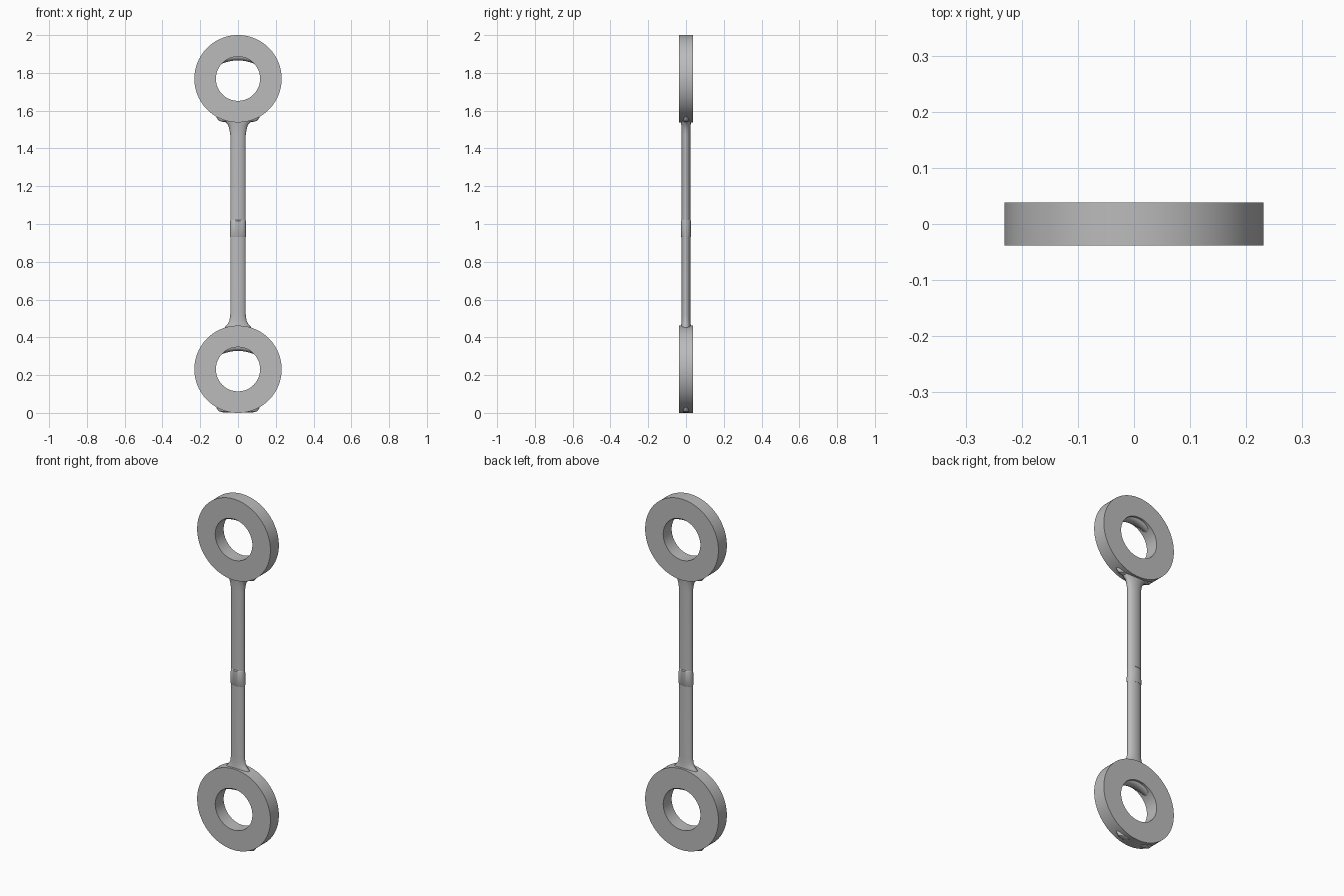
import bpy, bmesh, math

cube = bpy.data.objects.get("Cube")
if cube:
    bpy.data.objects.remove(cube, do_unlink=True)

grey = bpy.data.materials.new("plain grey")
grey.use_nodes = True
grey.diffuse_color = (0.5, 0.5, 0.5, 1)
grey.node_tree.nodes["Principled BSDF"].inputs["Base Color"].default_value = grey.diffuse_color

OUTER, INNER, HALF = 0.231, 0.117, 0.038
CENTRES = {"upper": 1.769, "lower": 0.231}


def finish(name, bm):
    bmesh.ops.recalc_face_normals(bm, faces=bm.faces)
    mesh = bpy.data.meshes.new(name)
    bm.to_mesh(mesh)
    bm.free()
    obj = bpy.data.objects.new(name, mesh)
    bpy.context.collection.objects.link(obj)
    mesh.materials.append(grey)
    bpy.ops.object.select_all(action='DESELECT')
    obj.select_set(True)
    bpy.context.view_layer.objects.active = obj
    bpy.ops.object.shade_smooth_by_angle(angle=math.radians(35))
    return obj


def bridge(bm, a, b):
    for i in range(len(a)):
        j = (i + 1) % len(a)
        bm.faces.new((a[i], a[j], b[j], b[i]))


def ring(name, z, n=96):
    bm = bmesh.new()
    loops = []
    for r, y in ((OUTER, -HALF), (OUTER, HALF), (INNER, HALF), (INNER, -HALF)):
        angles = [math.tau * i / n for i in range(n)]
        loops.append([bm.verts.new((r * math.cos(a), y, z + r * math.sin(a))) for a in angles])
    for k in range(4):
        bridge(bm, loops[k], loops[(k + 1) % 4])
    return finish(name, bm)


def oval_loft(name, levels, n=40):
    """Stack of horizontal ovals given as (z, x radius, y radius)."""
    bm = bmesh.new()
    loops = [[bm.verts.new((rx * math.cos(math.tau * i / n), ry * math.sin(math.tau * i / n), z))
              for i in range(n)] for z, rx, ry in levels]
    for a, b in zip(loops, loops[1:]):
        bridge(bm, a, b)
    bm.faces.new(loops[0])
    bm.faces.new(loops[-1])
    return finish(name, bm)


def crescent(name, z, half_width=0.1, drop=0.024, steps=16):
    """Shallow arched pad inside the top of a ring hole, rounded across y."""
    bm = bmesh.new()
    loops = []
    for k in range(9):
        t = -1 + k / 4
        y = 0.026 * math.sin(t * math.pi / 2)
        lift = 0.02 * (1 - math.cos(t * math.pi / 2))
        arc = [(half_width * (-1 + 2 * i / steps)) for i in range(steps + 1)]
        low = [(x, z - drop * (x / half_width) ** 2 + lift) for x in arc]
        high = [(x, z + 0.045 - drop * (x / half_width) ** 2) for x in reversed(arc)]
        loops.append([bm.verts.new((x, y, h)) for x, h in low + high])
    for a, b in zip(loops, loops[1:]):
        bridge(bm, a, b)
    bm.faces.new(loops[0])
    bm.faces.new(loops[-1])
    return finish(name, bm)


# End rings with the pads showing through them
for label, z in CENTRES.items():
    ring(label + "_ring", z)
    crescent(label + "_inner_pad", z + 0.097)
    base = z - OUTER
    oval_loft(label + "_outer_pad", [(base + 0.003, 0.08, 0.014), (base + 0.008, 0.1, 0.02),
                                     (base + 0.022, 0.112, 0.024), (base + 0.045, 0.118, 0.026)])

# Oval rod with a flare at each end
oval_loft("rod", [(0.43, 0.075, 0.028), (0.457, 0.068, 0.027), (0.47, 0.054, 0.025),
                  (0.49, 0.045, 0.0235), (0.52, 0.041, 0.023), (1.47, 0.041, 0.023),
                  (1.5, 0.045, 0.0235), (1.525, 0.053, 0.025), (1.538, 0.066, 0.026),
                  (1.56, 0.085, 0.027)])

# Slightly raised band at mid length
oval_loft("rod_band", [(0.93, 0.042, 0.024), (0.935, 0.0425, 0.027),
                       (1.015, 0.0415, 0.027), (1.02, 0.041, 0.023)])
